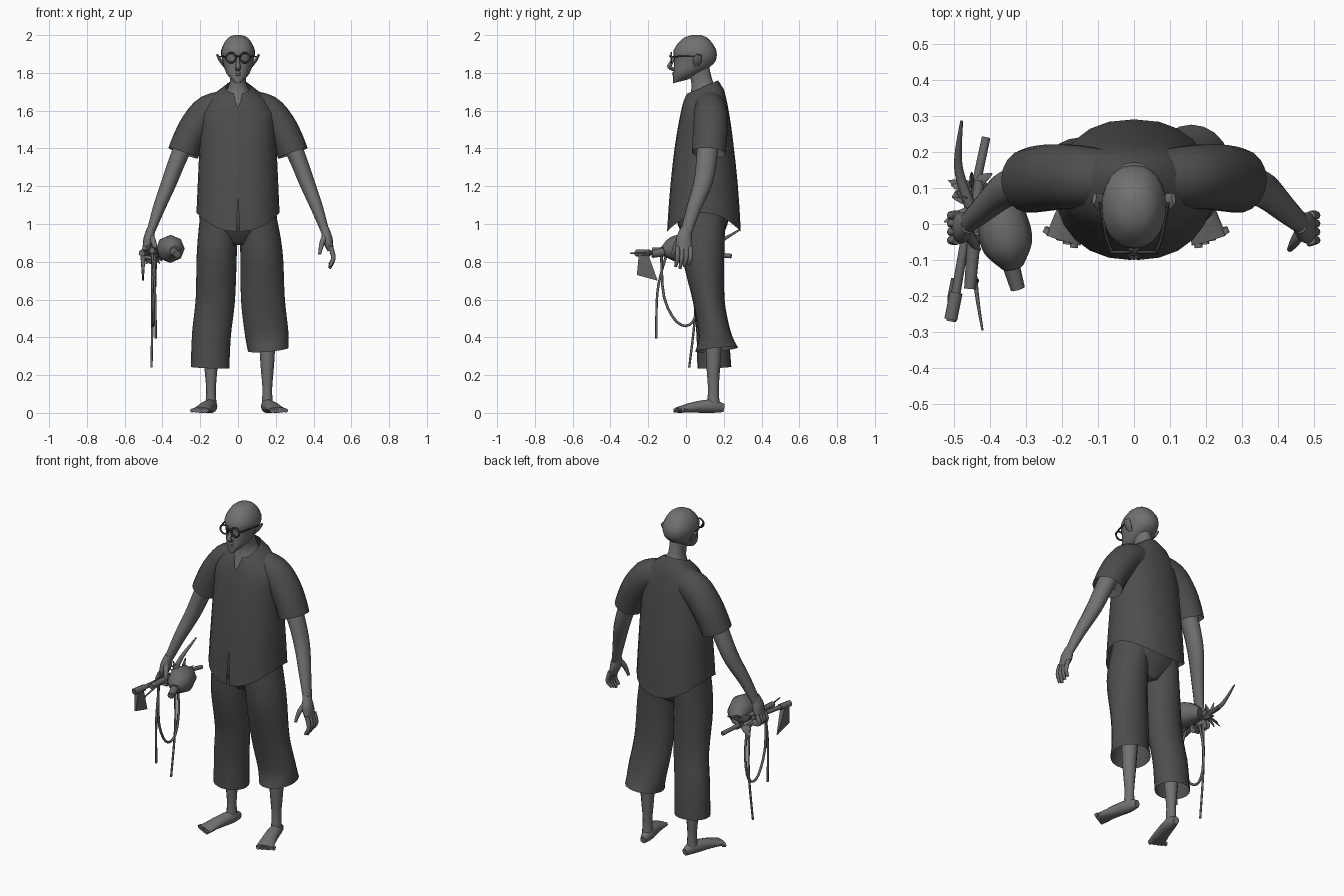
import bpy, bmesh, math, random
from math import sin, cos, pi, copysign
from mathutils import Vector

random.seed(4)
default_cube = bpy.data.objects.get("Cube")
if default_cube:
    bpy.data.objects.remove(default_cube)


def material(name, grey):
    mat = bpy.data.materials.new(name)
    mat.use_nodes = True
    color = (grey, grey, grey, 1)
    mat.diffuse_color = color
    mat.node_tree.nodes["Principled BSDF"].inputs["Base Color"].default_value = color
    return mat


SKIN = material("skin grey", .165)
CLOTH = material("cloth dark grey", .075)
FRAME = material("frame charcoal", .05)
GEAR = material("gear grey", .14)
ALONG_X, ALONG_Y, ALONG_Z = Vector((1, 0, 0)), Vector((0, 1, 0)), Vector((0, 0, 1))
SIDES = (("left", 1), ("right", -1))


def finish(name, bm, mat, angle=50):
    bmesh.ops.recalc_face_normals(bm, faces=bm.faces)
    mesh = bpy.data.meshes.new(name)
    bm.to_mesh(mesh)
    bm.free()
    mesh.materials.append(mat)
    part = bpy.data.objects.new(name, mesh)
    bpy.context.collection.objects.link(part)
    bpy.ops.object.select_all(action='DESELECT')
    part.select_set(True)
    bpy.context.view_layer.objects.active = part
    bpy.ops.object.shade_smooth_by_angle(angle=math.radians(angle))


def sample(keys, t):
    """Smooth curve through evenly spaced keys."""
    last = len(keys) - 1
    i = min(int(t * last), last - 1)
    f = t * last - i
    a, b, c, d = keys[max(i - 1, 0)], keys[i], keys[i + 1], keys[min(i + 2, last)]
    return (b * 2 + (c - a) * f + (a * 2 - b * 5 + c * 4 - d) * f * f
            + (b * 3 - c * 3 + d - a) * f ** 3) * .5


def loft(rings, cap_start=True, cap_end=True):
    bm = bmesh.new()
    rows = [[bm.verts.new(point) for point in ring] for ring in rings]
    for low, high in zip(rows, rows[1:]):
        for i in range(len(low)):
            bm.faces.new((low[i - 1], low[i], high[i], high[i - 1]))
    if cap_start:
        bm.faces.new(rows[0])
    if cap_end:
        bm.faces.new(rows[-1])
    return bm


def oval(z, tilt, half, front, back, dip=0, sides=24):
    """Level section; tilt lifts the back, dip drops front and back."""
    ring = []
    for i in range(sides):
        angle = 2 * pi * i / sides - pi / 2
        across, depth = cos(angle), sin(angle)
        across = copysign(abs(across) ** .85, across)
        ring.append(Vector((half * across, (front + back + (back - front) * depth) / 2,
                            z + tilt * depth - dip * depth * depth)))
    return ring


def hull(name, mat, steps, *profiles):
    rings = [oval(*(sample(keys, k / steps) for keys in profiles)) for k in range(steps + 1)]
    finish(name, loft(rings), mat, 60)


def limb(name, mat, path, widths, depths=None, flip=1, depth_axis=ALONG_Y,
         sides=12, steps=16, open_end=False):
    """Oval tube along a smooth path, its radii running through the given keys."""
    points = [Vector((x * flip, y, z)) for x, y, z in path]
    spine = [sample(points, k / steps) for k in range(steps + 1)]
    rings = []
    for k, center in enumerate(spine):
        along = spine[min(k + 1, steps)] - spine[max(k - 1, 0)]
        across = depth_axis.cross(along).normalized()
        deep = along.normalized().cross(across)
        wide = sample(widths, k / steps)
        thick = sample(depths or widths, k / steps)
        angles = [2 * pi * i / sides for i in range(sides)]
        rings.append([center + across * wide * cos(a) + deep * thick * sin(a) for a in angles])
    finish(name, loft(rings, cap_end=not open_end), mat)


def part_front(bm, low, high, gap):
    """Open the front centre line between two heights."""
    def on_line(v):
        return abs(v.co.x) < .001 and v.co.y < .05 and low < v.co.z < high
    bmesh.ops.split_edges(bm, edges=[e for e in bm.edges if all(map(on_line, e.verts))])
    for v in filter(on_line, list(bm.verts)):
        if len(v.link_faces) < 3:
            lean = sum(face.calc_center_median().x for face in v.link_faces)
            v.co.x += copysign(gap(v.co.z), lean)


# Shirt body, open at the neck and at the front of the hem
rings = []
for k in range(17):
    t = k / 16
    half = .065 + .125 * min(1, t * 5) ** .6 + .03 * t
    rings.append(oval(1.725 - .665 * t, .035 * max(0, 1 - 2 * t), half,
                      .005 - .105 * t ** .65, .17 + .12 * t ** .5, dip=.1 * t ** 6))
shirt = loft(rings, False, False)
part_front(shirt, 1.58, 1.8, lambda z: max(0, z - 1.6) * .25)
part_front(shirt, .9, 1.18, lambda z: max(0, 1.17 - z) * .04)
finish("shirt_body", shirt, CLOTH, 60)

# Sleeves, arms and hands
for side, flip in SIDES:
    limb(side + "_sleeve", CLOTH,
         [(.04, .12, 1.625), (.15, .13, 1.595), (.22, .13, 1.52), (.265, .125, 1.44), (.29, .12, 1.375)],
         [.085, .09, .087, .083, .083], [.08, .088, .092, .092, .09], flip, sides=18, open_end=True)
    limb(side + "_arm", SKIN,
         [(.25, .12, 1.5), (.315, .11, 1.35), (.365, .09, 1.22), (.42, .04, 1.08), (.465, 0, .95)],
         [.055, .046, .041, .032, .021], [.06, .055, .05, .038, .03], flip)
    limb(side + "_palm", SKIN, [(.46, 0, .98), (.473, -.01, .92), (.49, -.01, .86)],
         [.02, .028, .016], [.026, .042, .042], flip)
    limb(side + "_thumb", SKIN, [(.465, -.02, .94), (.445, -.05, .9), (.432, -.07, .84)],
         [.018, .014, .008], None, flip, sides=8, steps=6)
    for finger in range(4):
        y = -.045 + .023 * finger
        tip = .765 + .01 * abs(finger - 1)
        bend = [(.505, y, .82), (.485, y - .01, tip)]
        if side == "right":
            bend = [(.505, y, .83), (.44, y, .82)]
        limb(side + "_finger", SKIN, [(.49, y, .88)] + bend, [.013, .012, .008],
             None, flip, sides=8, steps=8)

# Trousers: seat and two wide cropped legs, one rolled higher
hull("trouser_seat", CLOTH, 8, [1.15, 1, .89], [0, 0], [.18, .2, .06],
     [-.05, -.045, .02], [.24, .22, .17], [0, 0])
for side, flip, hem, extra in (("left", 1, .335, .012), ("right", -1, .24, 0)):
    limb(side + "_trouser_leg", CLOTH,
         [(.1, .09, 1.05), (.112 + extra, .09, .85), (.12 + extra, .12, .6),
          (.14 + extra, .14 + extra, .42), (.148 + extra, .15 + extra, hem)],
         [.1, .106 + extra / 2, .104 + extra, .103 + extra, .102 + extra / 2],
         [.12, .113, .084, .085, .09 + 2 * extra], flip, sides=20, open_end=True)

    # Lower leg, foot and toes
    ankle = .143 + extra
    limb(side + "_shin", SKIN, [(ankle, .15, .5), (ankle, .145, .27), (ankle, .145, .13), (ankle, .145, .04)],
         [.05, .037, .026, .03], [.05, .038, .029, .034], flip)
    limb(side + "_foot", SKIN,
         [(ankle - .01, .2, .025), (ankle, .14, .035), (ankle + .025, .05, .03), (ankle + .053, -.045, .015)],
         [.018, .034, .04, .05], [.022, .036, .03, .015], flip, ALONG_Z, sides=14)
    for toe in range(5):
        x = ankle + .018 + .019 * toe
        limb(side + "_toe", SKIN, [(x, -.01, .015), (x + .006, -.066 + .01 * toe, .012)],
             [.014 - .001 * toe, .011], None, flip, ALONG_Z, sides=8, steps=4)

# Neck with upper chest, then head
hull("neck", SKIN, 10, [1.83, 1.74, 1.63, 1.5], [.015, .02, .03, .03], [.045, .046, .1, .12],
     [.01, .03, -.005, -.02], [.12, .14, .18, .19], [0, 0])
hull("head", SKIN, 15, [2, 1.98, 1.92, 1.86, 1.8, 1.755], [0, 0, 0, 0, .015, .01],
     [.02, .058, .089, .081, .062, .02], [.03, -.02, -.065, -.063, -.068, -.068],
     [.08, .12, .16, .155, .1, .01], [0, 0])

# Face: nose, lips, ears
limb("nose", SKIN, [(0, -.05, 1.9), (0, -.08, 1.85), (0, -.088, 1.832), (0, -.06, 1.815)],
     [.008, .011, .015, .012], [.008, .01, .012, .008], sides=8, steps=9)
for z in (1.8, 1.79):
    limb("lip", SKIN, [(-.02, -.055, z), (0, -.067, z), (.02, -.055, z)],
         [.004, .006, .004], None, depth_axis=ALONG_Z, sides=8)
for side, flip in SIDES:
    limb(side + "_ear", SKIN, [(.07, .055, 1.835), (.092, .06, 1.865), (.11, .07, 1.895)],
         [.008, .009, .006], [.01, .024, .016], flip)

    # Round spectacles
    hinge = Vector((.037 * flip, -.078, 1.88))
    spokes = [ALONG_X * cos(a) + ALONG_Z * sin(a) for a in (pi * k / 10 for k in range(21))]
    angles = [pi * k / 4 for k in range(8)]
    rim = [[hinge + spoke * (.026 + .005 * cos(a)) + ALONG_Y * .005 * sin(a) for a in angles]
           for spoke in spokes]
    finish(side + "_rim", loft(rim, False, False), FRAME)
    limb(side + "_temple", FRAME, [(.062, -.076, 1.885), (.078, -.03, 1.887), (.095, .06, 1.887)],
         [.005, .004], None, flip, ALONG_Z, sides=6)
limb("spectacle_bridge", FRAME, [(-.012, -.08, 1.885), (0, -.086, 1.89), (.012, -.08, 1.885)],
     [.004, .004], depth_axis=ALONG_Z, sides=6)


def stick(name, path, *radii, depth_axis=ALONG_Z):
    limb(name, GEAR, path, radii, depth_axis=depth_axis, sides=8)


# Carried hatchet with a flared blade
stick("hatchet_handle", [(-.507, -.27, .845), (-.46, 0, .85), (-.41, .24, .83)], .013, .012)
stick("hatchet_socket", [(-.508, -.265, .847), (-.493, -.19, .847)], .018, .018)
blade = bmesh.new()
bmesh.ops.create_cube(blade, size=2)
for v in blade.verts:
    edge = v.co.z < 0
    v.co.x = -.503 + v.co.x * (.004 if edge else .014)
    v.co.z = (.715 - .015 * v.co.y) if edge else .84
    v.co.y = (-.205 + .055 * v.co.y) if edge else (-.225 + .025 * v.co.y)
finish("hatchet_blade", blade, GEAR, 30)

# Gourd flask and sticks bundled beside the hand
stick("gourd", [(-.4, .085, .85), (-.37, .02, .865), (-.35, -.06, .868), (-.335, -.12, .855)],
      .035, .068, .07, .03)
stick("gourd_spout", [(-.345, -.1, .856), (-.322, -.18, .84)], .025, .02)
stick("short_stick", [(-.455, -.18, .86), (-.43, .12, .86)], .016, .018, .014)
stick("thin_stick", [(-.42, -.295, .845), (-.435, -.2, .85), (-.45, -.06, .86)], .003, .008)
stick("horn", [(-.455, .05, .87), (-.487, .16, .9), (-.478, .285, .97)], .016, .012, .004)

# Ragged leaves tied around the bundle
for k in range(20):
    angle = pi * k / 10
    base = Vector((-.45, random.uniform(-.04, .12), .84))
    reach = Vector((cos(angle), random.uniform(-.5, .7), sin(angle))).normalized()
    limb("leaf", GEAR, [base, base + reach * random.uniform(.05, .085)],
         [.014, .017, .002], [.008, .006, .002], depth_axis=Vector((.3, .4, .8)), sides=6, steps=4)

# Hanging cords
stick("cord_loop", [(-.44, -.13, .84), (-.445, -.12, .63), (-.448, -.065, .5), (-.45, 0, .46),
                    (-.445, .05, .51), (-.44, .065, .66), (-.435, .03, .84)],
      .007, .007, depth_axis=ALONG_X)
stick("front_cord", [(-.455, -.1, .85), (-.44, -.15, .65), (-.435, -.157, .395)],
      .007, .006, depth_axis=ALONG_X)
stick("long_cord", [(-.455, .045, .85), (-.453, .05, .55), (-.458, .017, .24)],
      .007, .006, depth_axis=ALONG_X)
